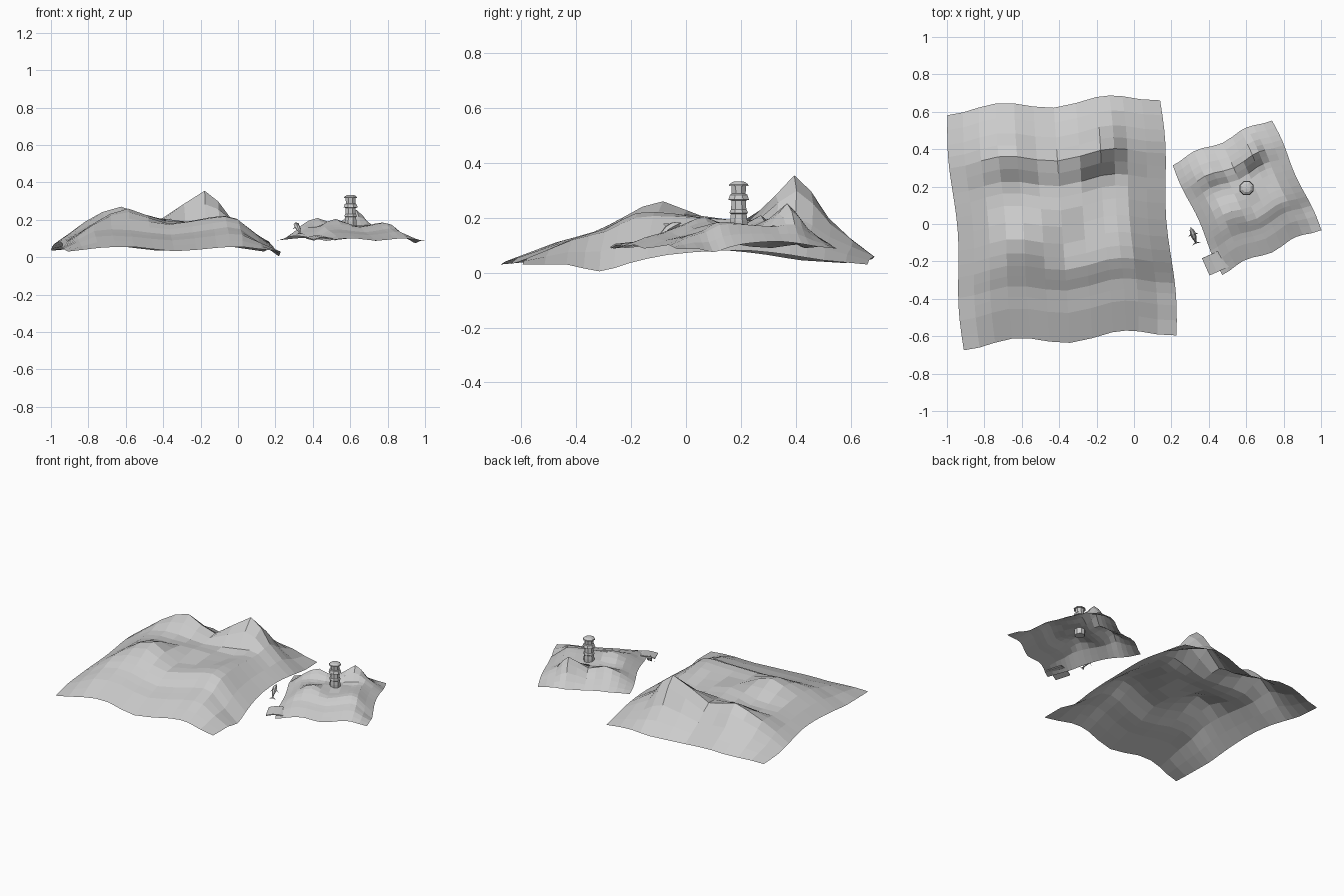
import bpy, math
from mathutils import Vector, Matrix

if "Cube" in bpy.data.objects:
    bpy.data.objects.remove(bpy.data.objects["Cube"])


def make(name, verts, faces, loc=(0, 0, 0), rot=0.0, scale=1.0):
    me = bpy.data.meshes.new(name)
    me.from_pydata([tuple(v) for v in verts], [], faces)
    me.update()
    ob = bpy.data.objects.new(name, me)
    bpy.context.collection.objects.link(ob)
    ob.location = loc
    ob.rotation_euler = (0, 0, rot)
    ob.scale = (scale,) * 3
    return ob


def grid_faces(nx, ny):
    return [(j * nx + i, j * nx + i + 1, (j + 1) * nx + i + 1, (j + 1) * nx + i)
            for j in range(ny - 1) for i in range(nx - 1)]


def refine(p):
    """Insert softened midpoints between control values."""
    out = []
    for i in range(len(p) - 1):
        a, b = p[i], p[i + 1]
        mid = (a + b) / 2
        if 0 < i < len(p) - 2:
            mid = (9 * (a + b) - p[i - 1] - p[i + 2]) / 16
        out += [a, mid]
    return out + [p[-1]]


# Terrain control heights: rows run front to back
cols = [-.57, -.40, -.21, 0, .23, .37, .57]
rows = [-.63, -.47, -.35, -.24, -.10, .08, .21, .345, .47, .63]
heights = [
    [.03, .05, .055, .032, .05, .055, .03],
    [.045, .11, .11, .09, .115, .12, .03],
    [.05, .14, .145, .12, .15, .15, .005],
    [.06, .175, .205, .175, .21, .20, .035],
    [.07, .18, .26, .18, .205, .205, .065],
    [.08, .17, .185, .205, .175, .195, .08],
    [.08, .17, .185, .185, .19, .19, .08],
    [.065, .19, .27, .205, .355, .205, .065],
    [.045, .12, .15, .12, .20, .13, .045],
    [.035, .05, .06, .035, .05, .06, .03]]
xs = refine(cols)
ys = refine(rows)
half = [refine(r) for r in heights]
columns = [refine([r[i] for r in half]) for i in range(len(xs))]
terrain = []
for j, y in enumerate(ys):
    for i, x in enumerate(xs):
        wave = .045 * math.sin(2 * math.pi * (x + .57) / 1.14) ** 2
        side = .012 * math.sin(3 * math.pi * (y + .63) / 1.26) * (-1 if x < 0 else 1) * abs(x) / .57
        terrain.append((x + side, y + wave, columns[i][j]))
tf = grid_faces(len(xs), len(ys))

# Two islands share the same landform
make("large_island", terrain, tf, (-.385, -.007, 0), math.radians(4))
make("small_island", terrain, tf, (.605, .14, .072), math.radians(24.3), .51)


def lathe(name, profile, n, loc):
    verts, faces = [], []
    for r, z in profile:
        for k in range(n):
            a = 2 * math.pi * (k + .5) / n
            verts.append((r * math.cos(a), r * math.sin(a), z))
    for j in range(len(profile) - 1):
        for k in range(n):
            k2 = (k + 1) % n
            faces.append((j * n + k, j * n + k2, (j + 1) * n + k2, (j + 1) * n + k))
    faces.append(tuple(reversed(range(n))))
    faces.append(tuple(range((len(profile) - 1) * n, len(profile) * n)))
    return make(name, verts, faces, loc)


# Watchtower: stacked shaft, flared skirts and a capped lantern room
T = (.602, .192, 0)
lathe("tower_shaft", [(.033, .13), (.034, .19), (.031, .215), (.028, .265)], 8, T)
lathe("lower_band", [(.031, .214), (.036, .218), (.033, .228), (.028, .232)], 8, T)
lathe("gallery_skirt", [(.027, .263), (.041, .266), (.034, .284), (.027, .288)], 8, T)
lathe("lantern_room", [(.027, .28), (.029, .32)], 8, T)
lathe("tower_cap", [(.039, .316), (.037, .322), (.024, .331), (.008, .333)], 8, T)

# Shore ramp: arched strip of ground
rv = []
for j in range(4):
    for i in range(4):
        u, v = i / 3 - .5, j / 3 - .5
        rv.append((u * .13, v * .10, .012 * math.cos(u * math.pi) + .01 * v))
ramp = make("shore_ramp", rv, grid_faces(4, 4), (.443, -.203, .10), math.radians(24))
mod = ramp.modifiers.new("thickness", "SOLIDIFY")
mod.thickness = .006

# Leaping sea animal: lofted body with fins, nose up and to the back
nose, tail = Vector((.303, -.018, .182)), Vector((.332, -.102, .126))
axis = (nose - tail).normalized()
across = axis.cross(Vector((0, 0, 1))).normalized()
up = across.cross(axis).normalized()
L = (nose - tail).length
frame = Matrix((across, axis, up)).transposed().to_4x4()
frame.translation = tail
verts, faces, n = [], [], 6
body = [(0, .003), (.2, .007), (.45, .014), (.7, .015), (.87, .010), (.92, .004), (1, .002)]
for t, r in body:
    arch = .008 * math.sin(math.pi * t)
    for k in range(n):
        a = 2 * math.pi * k / n
        verts.append((r * math.cos(a), t * L, r * math.sin(a) + arch))
for j in range(len(body) - 1):
    for k in range(n):
        k2 = (k + 1) % n
        faces.append((j * n + k, j * n + k2, (j + 1) * n + k2, (j + 1) * n + k))
faces += [tuple(reversed(range(n))), tuple(range(len(verts) - n, len(verts)))]


def fin(pts):
    b = len(verts)
    verts.extend(pts)
    faces.append(tuple(range(b, b + len(pts))))


for s in (-1, 1):
    fin([(0, .012, 0), (s * .024, -.008, 0), (0, -.002, 0)])
    fin([(s * .009, .068, .004), (s * .028, .05, -.008), (s * .009, .056, .004)])
fin([(0, .066, .022), (0, .045, .034), (0, .048, .018)])
make("leaping_sea_animal", [frame @ Vector(v) for v in verts], faces)
